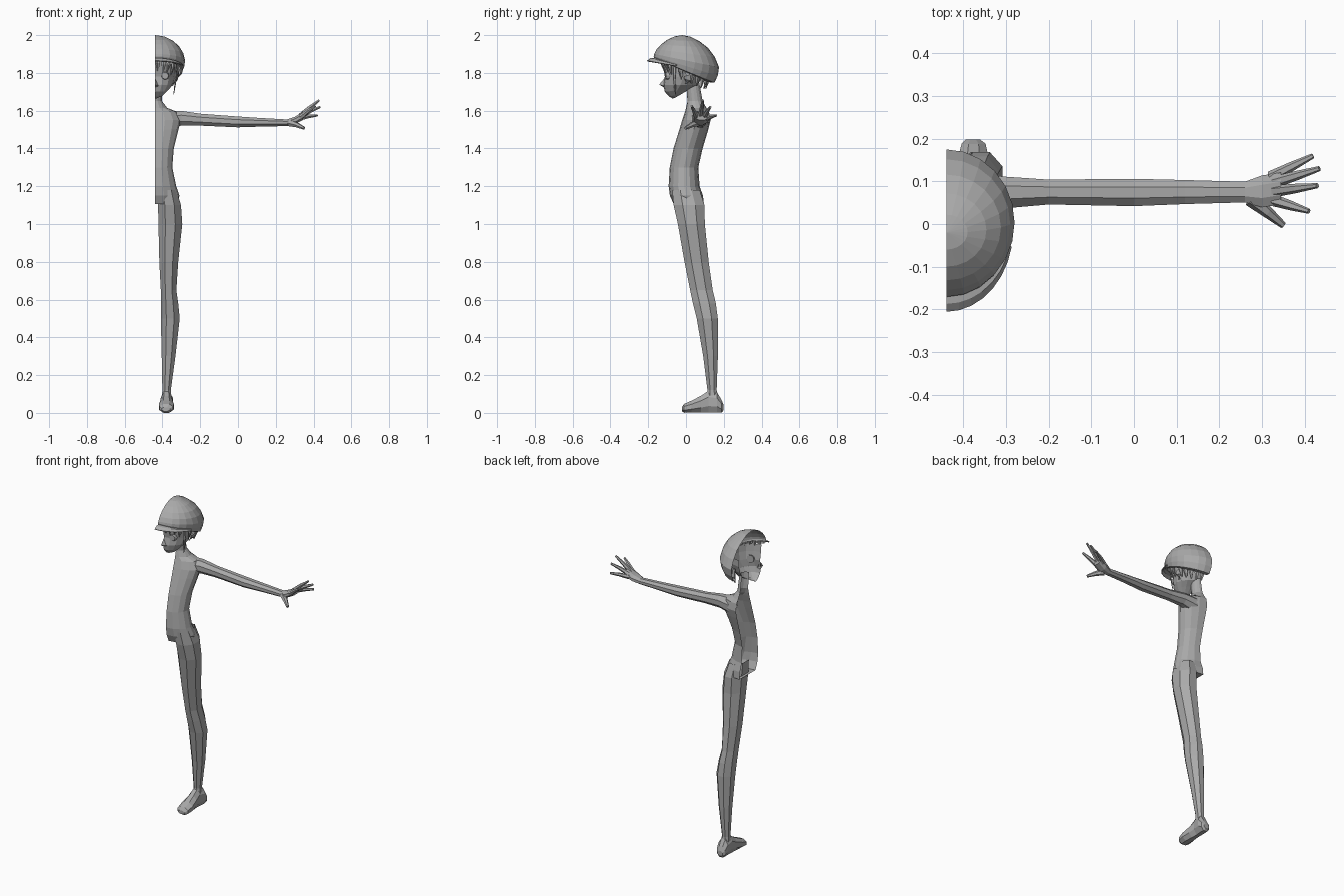
import bpy, math
from mathutils import Vector

X0 = -0.44  # plane where the half figure is cut open
grey = bpy.data.materials.new("plain_grey")
grey.diffuse_color = (0.4, 0.4, 0.4, 1)


def add_mesh(name, verts, faces):
    me = bpy.data.meshes.new(name)
    me.from_pydata(verts, [], faces)
    me.materials.append(grey)
    ob = bpy.data.objects.new(name, me)
    bpy.context.collection.objects.link(ob)
    return ob


def loft(name, rings, closed=True, cap0=False, cap1=False):
    n = len(rings[0])
    verts = [p for r in rings for p in r]
    faces = []
    for i in range(len(rings) - 1):
        for j in range(n if closed else n - 1):
            k = (j + 1) % n
            faces.append((i*n + j, i*n + k, (i+1)*n + k, (i+1)*n + j))
    if cap0:
        faces.append(tuple(reversed(range(n))))
    if cap1:
        faces.append(tuple(range((len(rings)-1)*n, len(rings)*n)))
    return add_mesh(name, verts, faces)


def half_ring(zf, yf, zb, yb, w, n=8):
    """Half ellipse from front to back, open at the cut plane, may be tilted."""
    pts = []
    for i in range(n + 1):
        a = math.pi * (i / n - 0.5)
        t = (math.sin(a) + 1) / 2
        pts.append((X0 + w*math.cos(a), yf + (yb-yf)*t, zf + (zb-zf)*t))
    return pts


def oval(axis, pos, a0, a1, b0, b1, n=8):
    """Full ellipse across an axis; a and b are the limits on the other two axes."""
    pts = []
    for i in range(n):
        t = 2*math.pi*(i + 0.5)/n
        a = (a0+a1)/2 + (a1-a0)/2*math.cos(t)*1.05
        b = (b0+b1)/2 + (b1-b0)/2*math.sin(t)*1.05
        pts.append({'x': (pos, a, b), 'y': (b, pos, a), 'z': (a, b, pos)}[axis])
    return pts


def tube(name, path, radii, n=6, flat=1.0):
    path = [Vector(p) for p in path]
    rings = []
    for i, p in enumerate(path):
        d = (path[min(i+1, len(path)-1)] - path[max(i-1, 0)]).normalized()
        up = Vector((0, 0, 1)) if abs(d.z) < 0.8 else Vector((p.x - X0, p.y, 0)).normalized()
        u = d.cross(up).normalized()
        v = u.cross(d)
        rings.append([p + radii[i]*(u*math.cos(2*math.pi*k/n) + v*flat*math.sin(2*math.pi*k/n))
                      for k in range(n)])
    return loft(name, rings, True, True, True)


# Torso and neck: z, front y, back y, half width
torso = [(1.105, -.065, .095, .12), (1.15, -.085, .09, .13), (1.2, -.092, .072, .113),
         (1.3, -.086, .065, .092), (1.4, -.066, .088, .1), (1.5, -.035, .118, .125),
         (1.55, -.02, .13, .137), (1.595, -.005, .122, .115), (1.615, .0, .108, .065),
         (1.65, .008, .088, .038), (1.75, .0, .07, .034)]
loft("torso", [half_ring(z, f, z, b, w) for z, f, b, w in torso], False, True)

# Leg: z, inner x, outer x, front y, back y
leg = [(1.18, -.42, -.325, -.075, .075), (1.1, -.425, -.3, -.068, .1), (1.0, -.423, -.293, -.045, .102),
       (.8, -.418, -.315, -.01, .122), (.65, -.41, -.325, .02, .143), (.58, -.41, -.315, .035, .16),
       (.5, -.41, -.307, .055, .17), (.3, -.405, -.33, .09, .17), (.12, -.401, -.355, .113, .163),
       (.07, -.405, -.35, .105, .175)]
loft("leg", [oval('z', z, *r) for z, *r in leg])

# Foot: y, bottom z, top z, inner x, outer x
foot = [(-.022, .008, .03, -.405, -.36), (-.01, 0, .048, -.417, -.343), (.03, 0, .066, -.42, -.338),
        (.08, 0, .092, -.413, -.345), (.12, 0, .12, -.408, -.35), (.165, 0, .11, -.411, -.342),
        (.188, 0, .07, -.405, -.347), (.198, .012, .045, -.395, -.36)]
loft("foot", [oval('y', y, *r) for y, *r in foot], True, True, True)

# Arm running into the palm: x, front y, back y, bottom z, top z
arm = [(-.38, .02, .12, 1.5, 1.6), (-.3, .036, .112, 1.52, 1.6), (-.2, .045, .105, 1.52, 1.585),
       (0, .041, .107, 1.511, 1.57), (.12, .046, .104, 1.515, 1.562), (.26, .05, .1, 1.518, 1.554),
       (.3, .038, .115, 1.527, 1.568), (.345, .045, .122, 1.55, 1.595)]
loft("arm", [oval('x', x, *r) for x, *r in arm], True, False, True)

# Fingers and thumb: root, tip
fingers = [((.33, .055, 1.565), (.41, .03, 1.625)), ((.33, .077, 1.573), (.43, .09, 1.655)),
           ((.33, .098, 1.57), (.435, .13, 1.62)), ((.32, .11, 1.558), (.42, .16, 1.575)),
           ((.275, .06, 1.535), (.35, -.003, 1.507))]
for i, (a, b) in enumerate(fingers):
    mid = Vector(a).lerp(Vector(b), .5) + Vector((0, 0, .003))
    tube("thumb" if i == 4 else "finger_%d" % (i+1), [a, mid, b],
         [.014, .011, .006] if i < 4 else [.02, .014, .008])

# Head: front z, front y, back z, back y, half width
head = [(1.664, -.07, 1.67, -.055, .012), (1.675, -.09, 1.69, -.02, .045),
        (1.7, -.112, 1.715, .02, .07), (1.735, -.12, 1.735, .06, .093),
        (1.78, -.112, 1.775, .085, .108), (1.83, -.12, 1.82, .1, .115), (1.875, -.125, 1.86, .1, .115)]
loft("head", [half_ring(*r) for r in head], False, True)
# Nose, ear and eye
add_mesh("nose", [(X0, -.115, 1.77), (X0, -.142, 1.738), (X0, -.115, 1.722), (X0+.022, -.113, 1.73)],
         [(0, 1, 3), (1, 2, 3)])
tube("ear", [(-.338, .0, 1.8), (-.322, .012, 1.785), (-.326, .01, 1.765), (-.343, 0, 1.742)],
     [.014, .022, .02, .008], 6, .4)
tube("eye", [(-.388, -.088, 1.785), (-.386, -.108, 1.785)], [.024, .018], 10)

# Cap: tilted half rings up to the crown
cap = [(1.872, -.15, 1.75, .125, .137), (1.878, -.168, 1.748, .15, .148), (1.888, -.171, 1.785, .168, .156),
       (1.9, -.168, 1.83, .175, .16), (1.925, -.155, 1.885, .152, .15), (1.95, -.132, 1.933, .116, .128),
       (1.975, -.1, 1.967, .072, .094), (1.993, -.06, 1.992, .022, .05), (2.0, -.02, 2.0, -.02, .002)]
loft("cap", [half_ring(*r, 12) for r in cap], False)

# Cap peak
inner, mid, outer = [], [], []
for i in range(8):
    a = math.radians(-90 + i*11)
    f = max(0, -math.sin(a))
    c, s = math.cos(a), math.sin(a)
    inner.append((X0 + .14*c, -.01 + .15*s, 1.825 + .05*f))
    mid.append((X0 + .15*c, -.01 + .175*s, 1.828 + .045*f))
    outer.append((X0 + .152*c, -.01 + .192*s, 1.828 + .032*f))
peak = loft("cap_peak", [inner, mid, outer], False)
mod = peak.modifiers.new("thickness", 'SOLIDIFY')
mod.thickness = .006

# Hair locks hanging below the cap: angle (front -90, back 90), bottom z, radius
locks = [(-82, 1.81, .011), (-68, 1.8, .012), (-54, 1.805, .012), (-40, 1.79, .012), (-27, 1.685, .008),
         (-10, 1.765, .012), (18, 1.745, .014), (33, 1.73, .014), (48, 1.72, .014),
         (63, 1.715, .014), (78, 1.715, .014)]
for i, (deg, zb, r) in enumerate(locks):
    a = math.radians(deg)
    c, s = math.cos(a), math.sin(a)
    top = 1.85 - .045*s

    def at(k, z):
        return (X0 + .12*k*c, -.005 + .12*k*s, z)
    tube("hair_lock_%d" % (i+1), [at(1.0, top), at(1.05, (top+zb)/2), at(.93, zb)],
         [r, r*1.1, r*.3], 5, .5)
